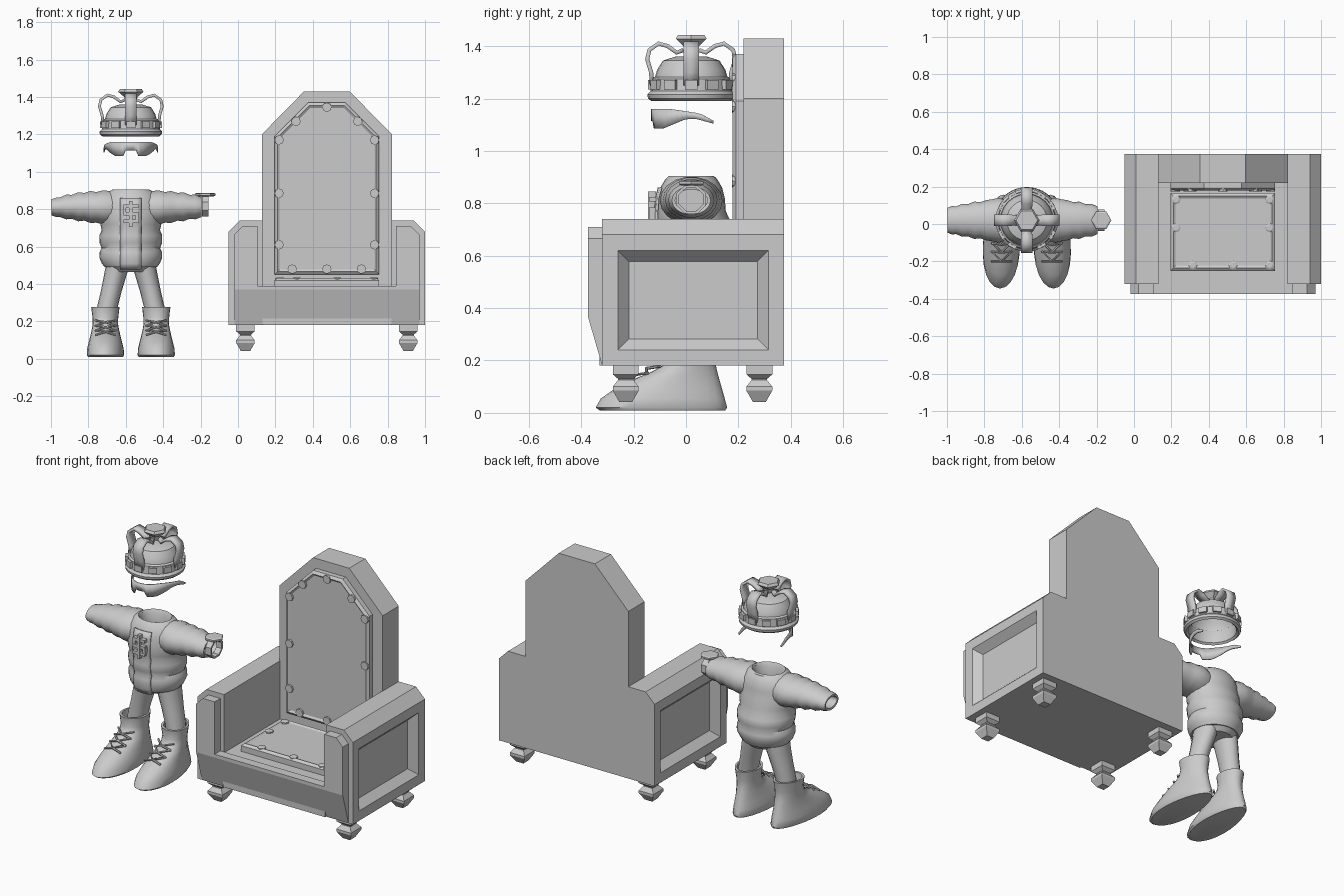
import bpy, bmesh, math
from mathutils import Vector

if "Cube" in bpy.data.objects:
    bpy.data.objects.remove(bpy.data.objects["Cube"])

grey = bpy.data.materials.new("plain_grey")
grey.diffuse_color = (0.6, 0.6, 0.6, 1)
grey.use_nodes = True
grey.node_tree.nodes["Principled BSDF"].inputs["Base Color"].default_value = grey.diffuse_color
CX = -0.573   # outfit centre line
MX = 0.475    # armchair centre line


def finish(name, bm, smooth=False, thick=0):
    bmesh.ops.recalc_face_normals(bm, faces=bm.faces[:])
    me = bpy.data.meshes.new(name)
    bm.to_mesh(me)
    bm.free()
    me.materials.append(grey)
    ob = bpy.data.objects.new(name, me)
    bpy.context.collection.objects.link(ob)
    if thick:
        m = ob.modifiers.new("thickness", 'SOLIDIFY')
        m.thickness, m.offset = thick, 0
    if smooth:
        bpy.ops.object.select_all(action='DESELECT')
        ob.select_set(True)
        bpy.context.view_layer.objects.active = ob
        bpy.ops.object.shade_smooth_by_angle(angle=math.radians(40))
    return ob


def loft(name, rings, closed=True, caps=(True, True), smooth=True, thick=0):
    bm = bmesh.new()
    vs = [[bm.verts.new(p) for p in r] for r in rings]
    n = len(rings[0])
    for a, b in zip(vs, vs[1:]):
        for i in range(n if closed else n - 1):
            j = (i + 1) % n
            bm.faces.new((a[i], a[j], b[j], b[i]))
    if closed and caps[0]:
        bm.faces.new(vs[0])
    if closed and caps[1]:
        bm.faces.new(vs[-1])
    return finish(name, bm, smooth, thick)


def prism(name, pts, axis, a, b, insets=(), out=None):
    """Extrude a 2D outline along an axis; optionally inset the face looking along out."""
    put = {'x': lambda p, t: (t, p[0], p[1]), 'y': lambda p, t: (p[0], t, p[1]),
           'z': lambda p, t: (p[0], p[1], t)}[axis]
    bm = bmesh.new()
    lo, hi = ([bm.verts.new(put(p, t)) for p in pts] for t in (a, b))
    bm.faces.new(lo)
    bm.faces.new(hi)
    for i in range(len(pts)):
        j = (i + 1) % len(pts)
        bm.faces.new((lo[i], lo[j], hi[j], hi[i]))
    bmesh.ops.recalc_face_normals(bm, faces=bm.faces[:])
    if out:
        f = max(bm.faces, key=lambda f: f.normal.dot(Vector(out)) + 0.01 * f.calc_area())
        for th, dep in insets:
            bmesh.ops.inset_region(bm, faces=[f], thickness=th, depth=dep, use_even_offset=True)
    return finish(name, bm)


def box(name, x0, x1, y0, y1, z0, z1):
    return prism(name, [(x0, y0), (x1, y0), (x1, y1), (x0, y1)], 'z', z0, z1)


def ring(cx, cy, z, rx, ry, n=24, turn=0.0):
    return [(cx + rx * math.cos(turn + math.tau * i / n),
             cy + ry * math.sin(turn + math.tau * i / n), z) for i in range(n)]


def lathe(name, prof, cx, cy, n=24, turn=0.0, smooth=True, caps=(True, True)):
    return loft(name, [ring(cx, cy, z, r, r, n, turn) for r, z in prof], True, caps, smooth)


def tube(name, pts, r, n=6):
    rings = []
    for i, p in enumerate(pts):
        d = (Vector(pts[min(i + 1, len(pts) - 1)]) - Vector(pts[max(i - 1, 0)])).normalized()
        u = d.orthogonal().normalized()
        w = d.cross(u)
        rings.append([Vector(p) + r * (math.cos(k) * u + math.sin(k) * w)
                      for k in (math.tau * i / n for i in range(n))])
    return loft(name, rings)


# ---- armchair: arms with sunken outer panels, front posts, feet
for s, side in ((-1, "left"), (1, "right")):
    X = lambda d: MX + s * d
    arm = [(X(.525), .18), (X(.525), .68), (X(.465), .74), (X(.345), .74), (X(.345), .18)]
    prism(side + "_arm", arm, 'y', -.32, .375, [(.06, 0), (.042, -.045)], (s, 0, 0))
    post = [(X(.495), .37), (X(.495), .665), (X(.45), .71), (X(.37), .71), (X(.37), .37)]
    prism(side + "_arm_post", post, 'y', -.375, -.32)
    for y in (-.23, .28):
        lathe(side + "_foot", [(.07, .18), (.07, .147), (.042, .13), (.042, .125), (.07, .1),
                               (.07, .085), (.035, .042)], X(.435), y, 4, math.pi / 4, False)

# ---- seat, sloped apron and tall back
box("seat", .13, .82, -.33, .23, .18, .385)
prism("front_apron", [(-.32, .18), (-.375, .37), (-.375, .39), (-.32, .39)], 'x', MX - .495, MX + .495)
prism("back_rest", [(.127, .18), (.127, 1.2), (.353, 1.43), (.597, 1.43), (.823, 1.2), (.823, .18)],
      'y', .22, .375)
rim = [(.016, .012), (.012, -.008)]
prism("back_cushion", [(.195, .45), (.195, 1.19), (.375, 1.37), (.575, 1.37), (.755, 1.19), (.755, .45)],
      'y', .19, .22, rim, (0, -1, 0))
prism("seat_cushion", [(.195, -.25), (.755, -.25), (.755, .165), (.195, .165)], 'z', .385, .42,
      rim, (0, 0, 1))

# ---- cushion studs
for x, z in ((.475, 1.345), (.31, 1.27), (.64, 1.27), (.22, 1.17), (.73, 1.17), (.73, .885),
             (.22, .885), (.73, .61), (.22, .61), (.29, .48), (.475, .48), (.66, .48)):
    prism("back_stud", [(x + .025 * math.cos(k * math.pi / 4), z + .025 * math.sin(k * math.pi / 4))
                        for k in range(8)], 'y', .175, .19)
for x, y in ((.315, -.22), (.53, -.22), (.725, -.22), (.725, -.02), (.725, .13), (.225, -.02), (.225, .13)):
    lathe("seat_stud", [(.024, .42), (.024, .432), (.015, .436)], x, y, 8, 0, False)

# ---- puffy jacket body
body = [(.49, .14, .04, .135), (.51, .155, .04, .145), (.54, .168, .045, .153), (.57, .167, .045, .153),
        (.592, .157, .045, .145), (.62, .167, .045, .153), (.66, .168, .04, .153), (.688, .156, .035, .14),
        (.72, .163, .03, .145), (.77, .168, .02, .132), (.82, .165, .02, .128), (.86, .15, .02, .118),
        (.89, .125, .02, .1), (.905, .098, .02, .085), (.885, .085, .02, .074), (.83, .08, .02, .07)]
loft("jacket_body", [ring(CX, cy, z, hx, hy) for z, hx, cy, hy in body])


def front_y(z, dx):
    lo, hi = next((a, b) for a, b in zip(body, body[1:]) if z <= b[0])
    t = max(0, (z - lo[0]) / (hi[0] - lo[0]))
    hx, cy, hy = (lo[k] + t * (hi[k] - lo[k]) for k in (1, 2, 3))
    return cy - hy * math.sqrt(1 - (dx / hx) ** 2)


# ---- shirt panel showing between the jacket edges
loft("shirt_panel", [[(CX + dx, front_y(z, dx) - .006, z) for dx in (-.057, -.03, 0, .03, .057)]
                     for z in (.48, .51, .54, .57, .592, .62, .66, .688, .72, .77, .82, .86)],
     closed=False, thick=.008)

# ---- sleeves, hollow at the cuff
sleeve = [(.09, .807, .1, .09), (.15, .81, .12, .092), (.185, .81, .112, .083), (.215, .812, .108, .087),
          (.25, .813, .096, .075), (.28, .813, .1, .079), (.315, .813, .086, .065), (.345, .812, .088, .067),
          (.378, .811, .074, .054), (.4, .81, .076, .052), (.425, .81, .066, .044)]
for s, rows in ((-1, sleeve), (1, sleeve[:-2])):
    d, z, ry, rz = rows[-1]
    rows = rows + [(d - .002, z, ry - .012, rz - .012), (d - .06, z, ry - .012, rz - .012)]
    loft("left_sleeve" if s < 0 else "right_sleeve",
         [[(CX + s * d, .02 + ry * math.cos(k), z + rz * math.sin(k))
           for k in (math.tau * i / 18 for i in range(18))] for d, z, ry, rz in rows])

# ---- wrist watch
prof = [(-.193, .05), (-.193, .062), (-.157, .062), (-.157, .05), (-.193, .05)]
loft("watch_band", [[(x, .02 + r * math.cos(k), .815 + r * .95 * math.sin(k))
                     for k in (math.tau * (i + .5) / 8 for i in range(8))] for x, r in prof],
     caps=(False, False), smooth=False)
lathe("watch_face", [(.045, .868), (.054, .873), (.054, .883), (.045, .887)], -.175, .02, 6, 0, False)

# ---- neck chain and plain barred pendant
loop = [(CX + .1 * math.cos(k), .01 + .1 * math.sin(k), .872 + .022 * math.sin(k))
        for k in (math.tau * i / 24 for i in range(25))]
tube("neck_chain", loop, .007)
box("pendant_post", CX - .009, CX + .009, -.145, -.115, .705, .845)
for z in (.735, .775, .815):
    box("pendant_bar", CX - .04, CX + .04, -.142, -.115, z - .009, z + .009)
for x, z in ((-.034, .795), (.034, .755)):
    box("pendant_link", CX + x - .009, CX + x + .009, -.14, -.11, z - .02, z + .02)

# ---- trousers and laced boots
lathe("trouser_hips", [(.1, .465), (.125, .49), (.125, .55)], CX, .045, 20)
for s, side in ((-1, "left"), (1, "right")):
    loft(side + "_trouser_leg", [ring(CX + s * d, y, z, rx, ry, 16) for d, y, z, rx, ry in
         ((.135, .03, .18, .052, .056), (.127, .035, .27, .055, .062), (.105, .04, .36, .056, .07),
          (.085, .045, .44, .06, .08), (.068, .045, .51, .064, .09))])
    bx = CX + s * .135
    rows = [(.01, -.33, .15, .105), (.02, -.345, .157, .112), (.055, -.325, .148, .11), (.09, -.275, .138, .1),
            (.125, -.21, .128, .09), (.155, -.135, .12, .082), (.185, -.08, .113, .076), (.22, -.062, .112, .077),
            (.278, -.07, .122, .085), (.278, -.055, .108, .072), (.21, -.045, .1, .065)]
    rings = []
    for z, yf, yb, hw in rows:
        r = []
        for i in range(24):
            k = math.tau * i / 24
            f = -math.sin(k)
            r.append((bx + hw * math.cos(k) * (.88 + .12 * f) + s * .008 * f,
                      (yf + yb) / 2 - f * (yb - yf) / 2, z))
        rings.append(r)
    loft(side + "_boot", rings)
    # crossed laces climbing the instep
    steps = [(-.215, .128), (-.165, .152), (-.118, .178), (-.085, .205)]
    for (y0, z0), (y1, z1) in zip(steps, steps[1:]):
        for e in (-1, 1):
            tube(side + "_lace", [(bx - e * .055, y0 + .015, z0), (bx, (y0 + y1) / 2 - .01, (z0 + z1) / 2 + .005),
                                  (bx + e * .055, y1 + .02, z1)], .006)

# ---- crown: band, cap, blocks, four arches and gem
lathe("crown_band", [(.14, 1.2), (.152, 1.19), (.165, 1.2), (.168, 1.215), (.155, 1.228), (.152, 1.275),
                     (.142, 1.282), (.135, 1.27), (.14, 1.2)], CX, .02, 24, caps=(False, False))
lathe("crown_cap", [(.14, 1.235), (.142, 1.27), (.13, 1.31), (.108, 1.345), (.06, 1.36)], CX, .02, 24,
      caps=(False, True))
arch = [(.15, 1.25), (.153, 1.3), (.168, 1.35), (.16, 1.385), (.125, 1.41), (.09, 1.4), (.055, 1.375),
        (.03, 1.385)]
for i in range(12):
    a = math.tau * i / 12
    c, n = math.cos(a), math.sin(a)
    pos = lambda r, t, z: (CX + r * c - t * n, .02 + r * n + t * c, z)
    loft("crown_block", [[pos(r, -.024, 1.235), pos(r, .024, 1.235), pos(r, .024, 1.27), pos(r, -.024, 1.27)]
                         for r in (.145, .166)], smooth=False)
    if i % 3 == 0:
        loft("crown_arch", [[pos(r, -.03 * min(1, r / .06), z), pos(r, .03 * min(1, r / .06), z)]
                            for r, z in arch], closed=False, thick=.016)
lathe("crown_gem", [(.03, 1.375), (.035, 1.4), (.068, 1.428), (.058, 1.443)], CX, .02, 6, 0, False)

# ---- wraparound visor
lerp = lambda a, b, t: a + (b - a) * max(0, min(1, t))
top, low = [], []
for i in range(33):
    a = (i / 16 - 1) * math.pi / 2
    x, y = .143 * math.sin(a), .105 - .235 * math.cos(a)
    zt = lerp(1.16, 1.145, (y + .06) / .1) - lerp(0, .03, (y - .05) / .055)
    zl = lerp(1.085, 1.122, (y + .09) / .09) - lerp(0, .018, (y - .04) / .065)
    if abs(x) < .035:
        zl = 1.115
    top.append((CX + x, y, zt))
    low.append((CX + x, y, zl))
loft("visor", [top, low], closed=False, thick=.006)
